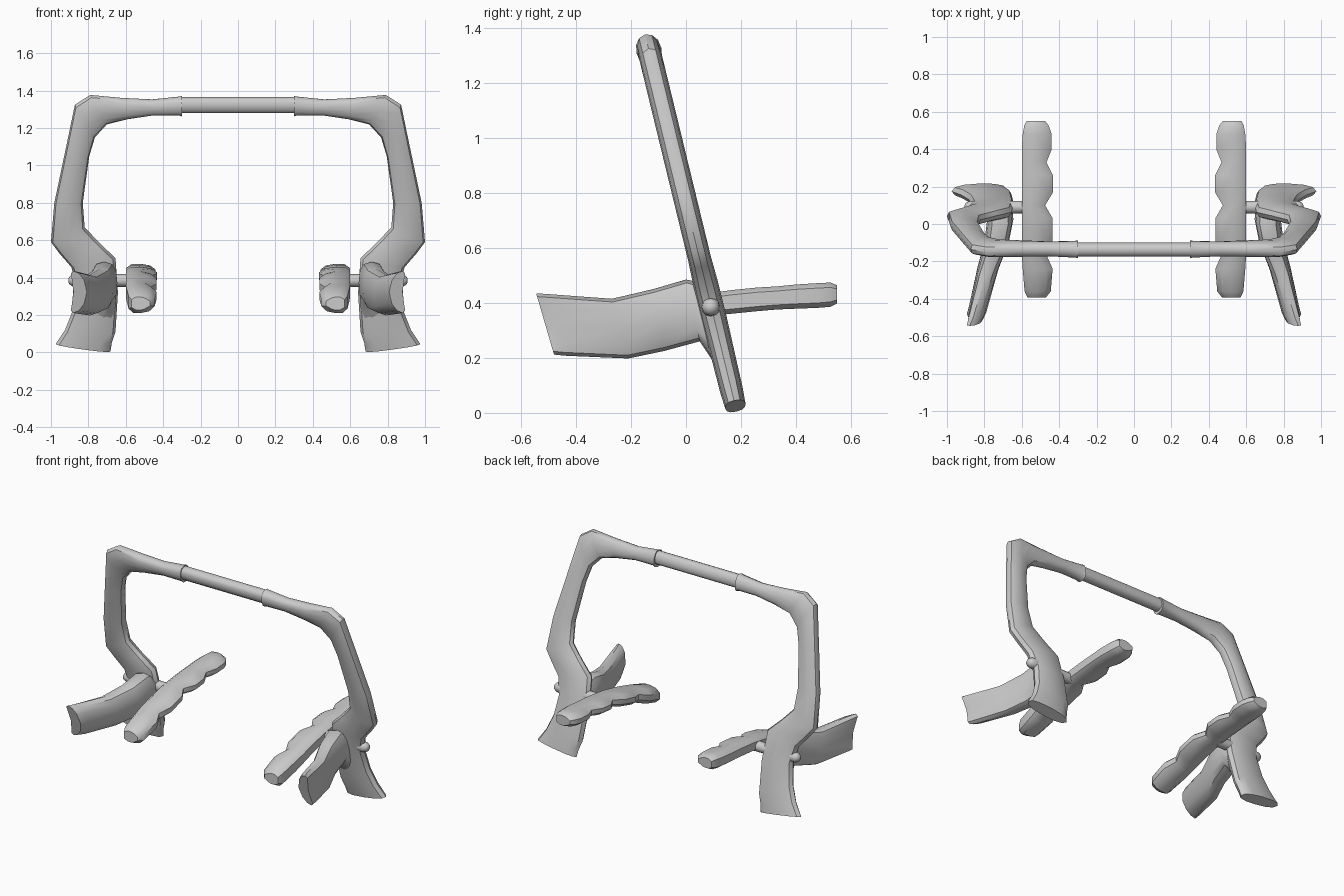
import bpy, bmesh
from math import cos, sin, pi, copysign
from mathutils import Vector

if "Cube" in bpy.data.objects:
    bpy.data.objects.remove(bpy.data.objects["Cube"])

SLOPE = 0.243                                   # backward lean of the frame
NORMAL = Vector((0, 1, SLOPE)).normalized()


def on_plane(x, z):
    return Vector((x, -0.145 + (1.36 - z) * SLOPE, z))


def spow(v, p):
    return copysign(abs(v) ** p, v)


def loft(name, rings, mirror=True, angle=40):
    """Skin a list of rings with quads and cap both ends."""
    bm = bmesh.new()
    loops = [[bm.verts.new(p) for p in ring] for ring in rings]
    n = len(loops[0])
    for a, b in zip(loops, loops[1:]):
        for i in range(n):
            j = (i + 1) % n
            bm.faces.new((a[i], a[j], b[j], b[i]))
    bm.faces.new(loops[0])
    bm.faces.new(loops[-1])
    bmesh.ops.recalc_face_normals(bm, faces=bm.faces)
    me = bpy.data.meshes.new(name)
    bm.to_mesh(me)
    bm.free()
    ob = bpy.data.objects.new(name, me)
    bpy.context.collection.objects.link(ob)
    bpy.ops.object.select_all(action='DESELECT')
    ob.select_set(True)
    bpy.context.view_layer.objects.active = ob
    bpy.ops.object.shade_smooth_by_angle(angle=angle * pi / 180)
    if mirror:
        ob.modifiers.new("mirror", 'MIRROR').use_axis[0] = True
    return ob


def frame_ring(outer, inner, half_depth, sides=12):
    o, i = on_plane(*outer), on_plane(*inner)
    c, a = (o + i) / 2, (o - i) / 2
    return [c + a * spow(cos(t), 0.85) + NORMAL * half_depth * spow(sin(t), 0.8)
            for t in (2 * pi * k / sides for k in range(sides))]


# side frame: outer and inner edge points seen from the front, and half depth
frame = [
    ((.30, 1.372), (.30, 1.262), .046), ((.315, 1.368), (.315, 1.268), .044),
    ((.46, 1.353), (.45, 1.268), .039), ((.63, 1.362), (.59, 1.247), .042),
    ((.79, 1.377), (.70, 1.22), .042), ((.872, 1.325), (.765, 1.15), .042),
    ((.925, 1.07), (.795, 1.05), .042), ((.982, .80), (.83, .80), .042),
    ((1.0, .59), (.82, .67), .042), ((.955, .53), (.74, .585), .042),
    ((.89, .455), (.655, .505), .045), ((.865, .35), (.642, .32), .046),
    ((.885, .22), (.655, .11), .043), ((.925, .12), (.675, .05), .042),
    ((.975, .045), (.682, .005), .038),
]
loft("side_frame", [frame_ring(*f) for f in frame])

# cross bar joining the two side frames
loft("cross_bar", [frame_ring((x, 1.365), (x, 1.28), .037) for x in (-.32, 0, .32)],
     mirror=False)


# forward blade, concave on its outer face
def blade_ring(y_top, y_bot, xc, z_top, z_bot, half, cup, sides=12):
    ring = []
    for k in range(sides):
        t = 2 * pi * k / sides
        v = spow(sin(t), 0.8)
        f = (v + 1) / 2
        ring.append(Vector((xc + half * spow(cos(t), 0.7) + cup * (v * v - 0.4),
                            y_bot + (y_top - y_bot) * f,
                            z_bot + (z_top - z_bot) * f)))
    return ring


loft("front_blade", [blade_ring(*b) for b in (
    (-.545, -.48, .858, .435, .212, .036, .035),
    (-.50, -.44, .845, .432, .208, .046, .025),
    (-.27, -.21, .785, .415, .198, .056, .012),
    (-.12, -.08, .735, .45, .225, .065, 0),
    (0, .05, .715, .485, .26, .07, 0),
    (.07, .11, .72, .47, .17, .07, 0))])


# grip with finger bumps on the inner side: y, centre z, half height, inner x, outer x
def grip_ring(y, zc, h, x0, x1):
    m = (x0 + x1) / 2
    return [Vector((x, y, zc + z)) for x, z in (
        (x0, h * .35), (x0 + .03, h * .85), (m, h), (x1 - .025, h), (x1, h * .6),
        (x1, -h * .6), (x1 - .025, -h), (m, -h), (x0 + .03, -h * .85), (x0, -h * .35))]


loft("finger_grip", [grip_ring(*g) for g in (
    (-.392, .262, .035, .47, .57), (-.36, .268, .056, .445, .585),
    (-.24, .305, .055, .435, .595), (-.165, .33, .05, .468, .6),
    (-.09, .352, .048, .435, .6), (.03, .382, .045, .435, .6),
    (.10, .396, .042, .475, .6), (.17, .404, .043, .433, .6),
    (.26, .413, .043, .433, .6), (.33, .418, .042, .468, .6),
    (.40, .423, .044, .44, .6), (.48, .427, .045, .44, .595),
    (.525, .43, .044, .455, .587), (.55, .431, .033, .475, .575))])

# pivot pin with a domed outer end
pin = [(.57, .034), (.86, .034), (.885, .031), (.90, .022), (.907, .008)]
loft("pivot_pin", [[Vector((x, .09 + r * cos(2 * pi * k / 12), .385 + r * sin(2 * pi * k / 12)))
                    for k in range(12)] for x, r in pin])
